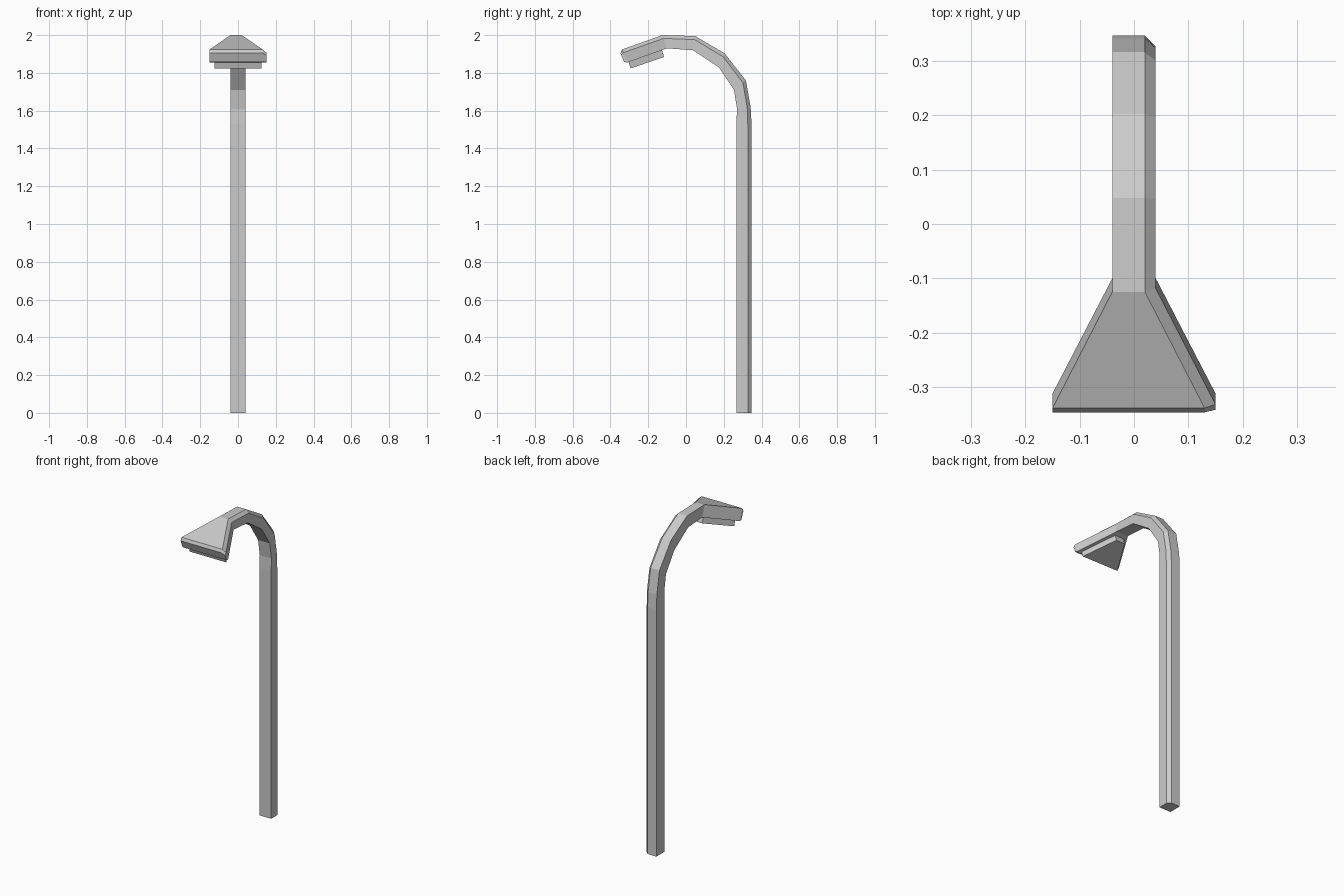
import bpy, bmesh
from mathutils import Vector

if "Cube" in bpy.data.objects:
    bpy.data.objects.remove(bpy.data.objects["Cube"])


def make_object(name, rings):
    """Skin a row of matching closed rings and cap both ends."""
    bm = bmesh.new()
    loops = [[bm.verts.new(p) for p in ring] for ring in rings]
    n = len(loops[0])
    for a, b in zip(loops, loops[1:]):
        for i in range(n):
            j = (i + 1) % n
            bm.faces.new((a[i], a[j], b[j], b[i]))
    bm.faces.new(loops[0])
    bm.faces.new(loops[-1])
    bmesh.ops.recalc_face_normals(bm, faces=bm.faces)
    mesh = bpy.data.meshes.new(name)
    bm.to_mesh(mesh)
    bm.free()
    obj = bpy.data.objects.new(name, mesh)
    bpy.context.collection.objects.link(obj)
    return obj


def chamfered_ring(outer, inner, w):
    """Rectangle across x with its outer right corner cut off."""
    o, i = Vector((0, *outer)), Vector((0, *inner))
    cut = o.lerp(i, 0.25)
    return [(-w, o.y, o.z), (w - 0.02, o.y, o.z), (w, cut.y, cut.z),
            (w, i.y, i.z), (-w, i.y, i.z)]


# Post, bent neck and flared lamp head: outer (y, z), inner (y, z), half width
sections = [
    ((0.347, 0.0), (0.267, 0.0), 0.04),
    ((0.347, 1.53), (0.267, 1.53), 0.04),
    ((0.342, 1.62), (0.270, 1.61), 0.04),
    ((0.317, 1.76), (0.254, 1.71), 0.04),
    ((0.204, 1.904), (0.175, 1.828), 0.04),
    ((0.048, 1.995), (0.037, 1.92), 0.04),
    ((-0.125, 2.0), (-0.10, 1.93), 0.04),
    ((-0.339, 1.924), (-0.312, 1.855), 0.15),
    ((-0.347, 1.905), (-0.328, 1.858), 0.15),
]
make_object("lamp_post", [chamfered_ring(*s) for s in sections])

# Tapered light panel under the head
back, front = 0.03, 0.125
panel = []
for (by, bz), (fy, fz) in [((-0.127, 1.921), (-0.304, 1.858)),
                           ((-0.116, 1.884), (-0.293, 1.824))]:
    panel.append([(-back, by, bz), (back, by, bz),
                  (front, fy, fz), (-front, fy, fz)])
make_object("light_panel", panel)
